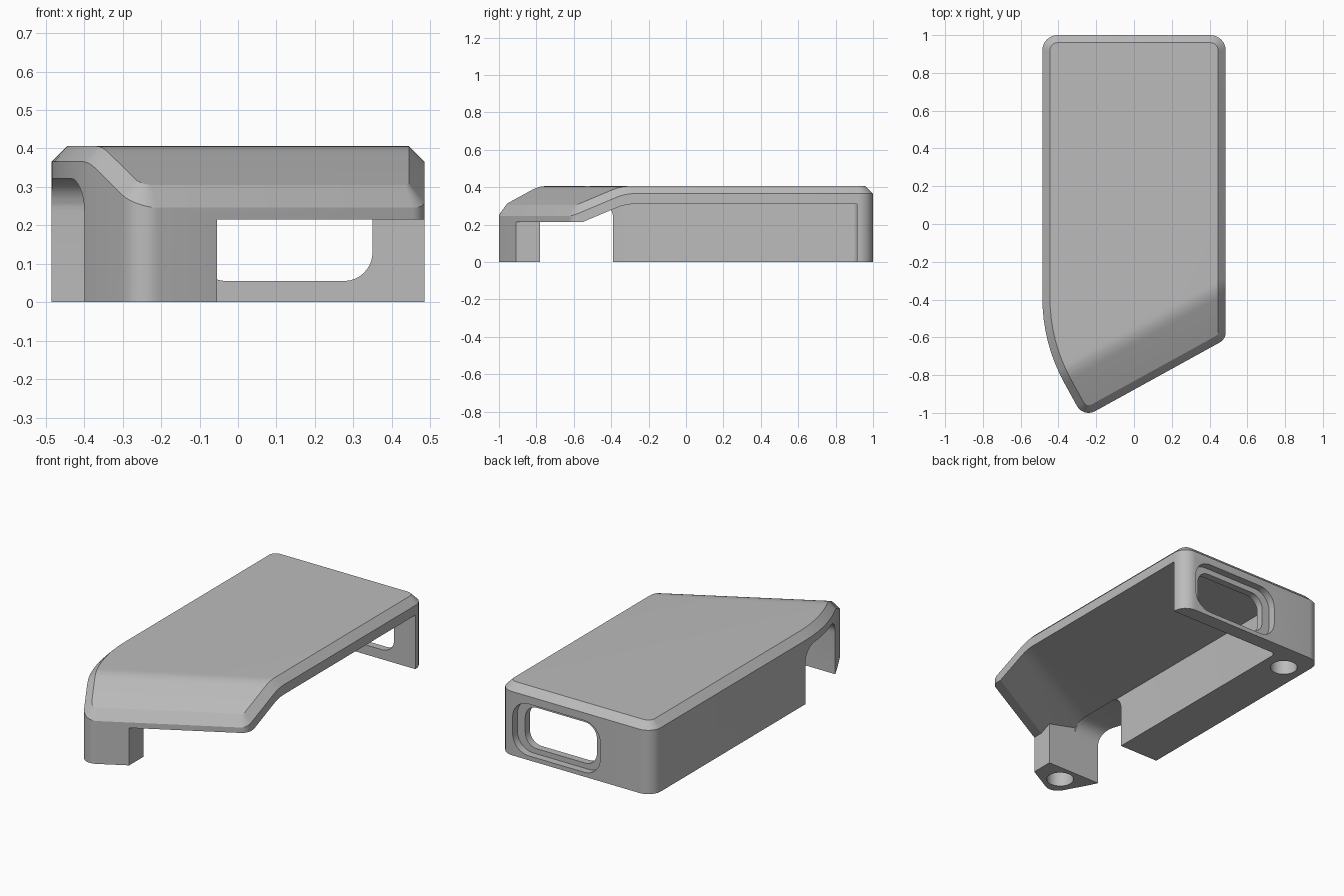
import bpy, bmesh, math
from mathutils import Vector

old = bpy.data.objects.get("Cube")
if old:
    bpy.data.objects.remove(old, do_unlink=True)

TIP = Vector((-0.268, -1.025))        # sharp front corner of the plan
INWARD = Vector((-0.483, 0.876))      # from the slanted front edge into the body

grey = bpy.data.materials.new("light_grey")
grey.use_nodes = True
grey.diffuse_color = (0.5, 0.5, 0.5, 1)
grey.node_tree.nodes["Principled BSDF"].inputs["Base Color"].default_value = (0.5, 0.5, 0.5, 1)


def rounded(corners, steps=8):
    """Round each (x, y, radius) corner of a polygon with a true arc."""
    pts = []
    for i, (x, y, r) in enumerate(corners):
        p = Vector((x, y))
        if r == 0:
            pts.append(p)
            continue
        a = (Vector(corners[i - 1][:2]) - p).normalized()
        b = (Vector(corners[(i + 1) % len(corners)][:2]) - p).normalized()
        half = a.angle(b) / 2
        centre = p + (a + b).normalized() * r / math.sin(half)
        u = p + a * r / math.tan(half) - centre
        v = p + b * r / math.tan(half) - centre
        sweep = math.pi - 2 * half
        for k in range(steps + 1):
            t = k / steps
            pts.append(centre + (u * math.sin((1 - t) * sweep) + v * math.sin(t * sweep)) / math.sin(sweep))
    return pts


def prism(pts, lo, hi, axis="z"):
    """Extrude a plan, a front profile or a side profile along its axis."""
    place = {"z": lambda p, h: (p.x, p.y, h),
             "y": lambda p, h: (p.x, h, p.y),
             "x": lambda p, h: (h, p.x, p.y)}[axis]
    bm = bmesh.new()
    base = [bm.verts.new(place(p, lo)) for p in pts]
    top = [bm.verts.new(place(p, hi)) for p in pts]
    bm.faces.new(base)
    bm.faces.new(top)
    for i in range(len(pts)):
        bm.faces.new((base[i - 1], base[i], top[i], top[i - 1]))
    bmesh.ops.recalc_face_normals(bm, faces=bm.faces)
    return bm


def droop(bm, limit):
    """Bend the upper surface down toward the slanted front edge."""
    start, soft, slope = 0.25, 0.04, 0.48
    lines = [start + soft * k / 2 for k in range(-2, 3)] + [start - limit / slope]
    for d in lines:
        p = TIP + INWARD * d
        bmesh.ops.bisect_plane(bm, geom=bm.verts[:] + bm.edges[:] + bm.faces[:],
                               plane_co=(p.x, p.y, 0), plane_no=(INWARD.x, INWARD.y, 0))
    for v in bm.verts:
        if v.co.z > 0.1:
            t = start - (v.co.xy - TIP).dot(INWARD)
            if t > soft:
                fall = slope * t
            elif t > -soft:
                fall = slope * (t + soft) ** 2 / (4 * soft)
            else:
                fall = 0
            v.co.z -= min(fall, limit)


def finish(bm, name):
    mesh = bpy.data.meshes.new(name)
    bm.to_mesh(mesh)
    bm.free()
    mesh.materials.append(grey)
    obj = bpy.data.objects.new(name, mesh)
    bpy.context.collection.objects.link(obj)
    return obj


# Solid body with a chamfered rim and a bent-down nose
outline = rounded([(-0.485, 1, 0.08), (-0.485, -0.631, 0.93), (TIP.x, TIP.y, 0.07),
                   (0.485, -0.61, 0.06), (0.485, 1, 0.08)])
bm = prism(outline, 0, 0.406)
rim = [e for e in bm.edges if all(v.co.z > 0.4 for v in e.verts)]
bmesh.ops.bevel(bm, geom=rim, offset=0.04, segments=1, affect="EDGES")
droop(bm, 1.0)
body = finish(bm, "cover_body")

# Main cavity, open on one side and around the front post
cavity_plan = rounded([(-0.235, 0.915, 0.03), (-0.235, -0.78, 0), (-0.055, -0.78, 0),
                       (-0.055, -1.5, 0), (1, -1.5, 0), (1, 0.915, 0)])
cavity = prism(cavity_plan, -0.1, 0.31)
droop(cavity, 0.095)
cutters = [finish(cavity, "cavity_cutter")]

# Arched gap between the front post and the long wall
arch = rounded([(-0.78, -0.2, 0), (-0.39, -0.2, 0), (-0.39, 0.322, 0.085), (-0.78, 0.322, 0.085)])
cutters.append(finish(prism(arch, -1, -0.23, "x"), "gap_cutter"))


# Rear port: a through opening inside a shallow recess
def port(x0, x1, z0, z1, r, y0, name):
    pts = rounded([(x0, z0, r), (x1, z0, r), (x1, z1, r), (x0, z1, r)])
    cutters.append(finish(prism(pts, y0, 1.2, "y"), name))


port(-0.105, 0.35, 0.055, 0.29, 0.075, 0.8, "port_cutter")
port(-0.155, 0.4, 0.025, 0.322, 0.1, 0.957, "recess_cutter")

# Blind mounting holes in the underside
for x, y in ((-0.365, 0.83), (-0.215, -0.88)):
    ring = [Vector((x + 0.073 * math.cos(a), y + 0.073 * math.sin(a)))
            for a in (math.tau * k / 32 for k in range(32))]
    cutters.append(finish(prism(ring, -0.1, 0.17), "hole_cutter"))

# Carve the body
bpy.ops.object.select_all(action="DESELECT")
body.select_set(True)
bpy.context.view_layer.objects.active = body
for cutter in cutters:
    cutter.hide_render = True
    mod = body.modifiers.new("carve", "BOOLEAN")
    mod.operation = "DIFFERENCE"
    mod.solver = "EXACT"
    mod.object = cutter
    bpy.ops.object.modifier_apply(modifier=mod.name)
    bpy.data.objects.remove(cutter, do_unlink=True)
bpy.ops.object.shade_smooth_by_angle(angle=math.radians(20))
